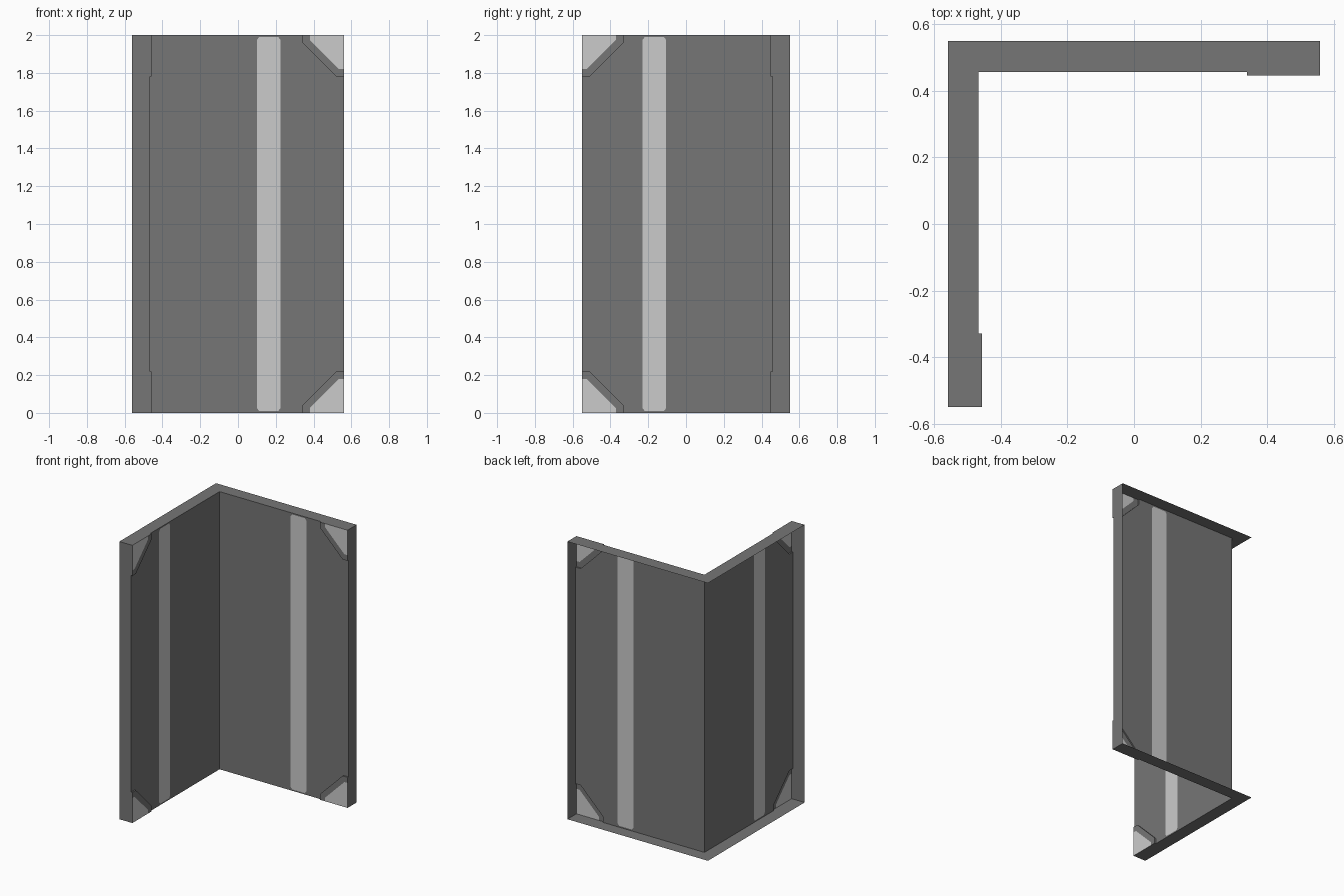
import bpy
import bmesh
from mathutils import Vector

if "Cube" in bpy.data.objects:
    bpy.data.objects.remove(bpy.data.objects["Cube"], do_unlink=True)


def make_material(name, value):
    mat = bpy.data.materials.new(name)
    mat.use_nodes = True
    colour = (value, value, value, 1)
    mat.diffuse_color = colour
    mat.node_tree.nodes["Principled BSDF"].inputs["Base Color"].default_value = colour
    return mat


DARK = make_material("dark grey", 0.18)
LIGHT = make_material("light grey", 0.6)

HEIGHT = 2.0
RIM = 0.093      # depth of the open-backed rim
RAISE = 0.01     # height of the corner brackets
BRACKET = 0.22
PANEL = 0.18


# Wall space: v runs from the free end, d points into the room, z is up
def back_wall(v, d, z):
    return Vector((0.56 - v, 0.457 - d, z))


def side_wall(v, d, z):
    return Vector((-0.467 + d, -0.55 + v, z))


def build(name, mat, place, faces):
    """Each face is a list of wall-space points and the direction it faces."""
    bm = bmesh.new()
    for points, facing in faces:
        face = bm.faces.new([bm.verts.new(place(*p)) for p in points])
        face.normal_update()
        if face.normal.dot(place(*facing) - place(0, 0, 0)) < 0:
            face.normal_flip()
    bmesh.ops.remove_doubles(bm, verts=bm.verts, dist=0.0001)
    mesh = bpy.data.meshes.new(name)
    bm.to_mesh(mesh)
    bm.free()
    mesh.materials.append(mat)
    obj = bpy.data.objects.new(name, mesh)
    bpy.context.collection.objects.link(obj)


def clipped_corner(size, clip, d, top):
    """Diagonal edge of a corner piece with blunt tips."""
    line = [(size, 0), (size, clip), (clip, size), (0, size)]
    return [(v, d, HEIGHT - z if top else z) for v, z in line]


def wall(side, place, length, strip_start, strip_end):
    mid = (strip_start + strip_end) / 2
    into_room = (0, 1, 0)

    # Half outline of the strip, from bottom to top
    def strip_edge(v):
        inner = v + (0.012 if v < mid else -0.012)
        low = [(mid, 0.01), (inner, 0.01), (v, 0.025)]
        return [(a, 0, z) for a, z in low] + [(a, 0, HEIGHT - z) for a, z in reversed(low)]

    # Skin of the wall, on both sides of the strip
    far = [(length, 0, 0), (mid, 0, 0)] + strip_edge(strip_end) + [(mid, 0, HEIGHT), (length, 0, HEIGHT)]
    near = [(mid, 0, 0)] + strip_edge(strip_start) + [(mid, 0, HEIGHT)]
    near += clipped_corner(BRACKET, 0.04, 0, True)
    near += clipped_corner(BRACKET, 0.04, 0, False)[::-1]
    build(side + "_wall_panel", DARK, place, [(far, into_room), (near, into_room)])

    # Light vertical strip
    strip = strip_edge(strip_start) + strip_edge(strip_end)[::-1]
    build(side + "_wall_strip", LIGHT, place, [(strip, into_room)])

    # Raised corner brackets and their light panels
    for top in (False, True):
        level = "upper" if top else "lower"
        outer = clipped_corner(BRACKET, 0.04, RAISE, top)
        inner = clipped_corner(PANEL, 0.025, RAISE, top)
        base = clipped_corner(BRACKET, 0.04, 0, top)
        away = (1, 0, -1 if top else 1)
        faces = []
        for i in range(3):
            faces.append(([outer[i], outer[i + 1], inner[i + 1], inner[i]], into_room))
            faces.append(([outer[i], outer[i + 1], base[i + 1], base[i]], away))
        build(f"{side}_{level}_bracket", DARK, place, faces)
        corner = (0, RAISE, HEIGHT if top else 0)
        build(f"{side}_{level}_corner_panel", LIGHT, place, [(inner + [corner], into_room)])

    # Rim along the top, bottom and free end; the outside is open
    section = [(0, -RIM), (0, RAISE), (BRACKET, RAISE), (BRACKET, 0),
               (length, 0), (length + RIM, -RIM)]
    rim = [([(v, d, z) for v, d in section], (0, 0, z - 1)) for z in (0, HEIGHT)]
    upper = HEIGHT - BRACKET
    profile = [(-RIM, 0), (RAISE, 0), (RAISE, BRACKET), (0, BRACKET),
               (0, upper), (RAISE, upper), (RAISE, HEIGHT), (-RIM, HEIGHT)]
    rim.append(([(0, d, z) for d, z in profile], (-1, 0, 0)))
    build(side + "_wall_rim", DARK, place, rim)


wall("back", back_wall, 1.027, 0.335, 0.46)
wall("side", side_wall, 1.007, 0.32, 0.445)
